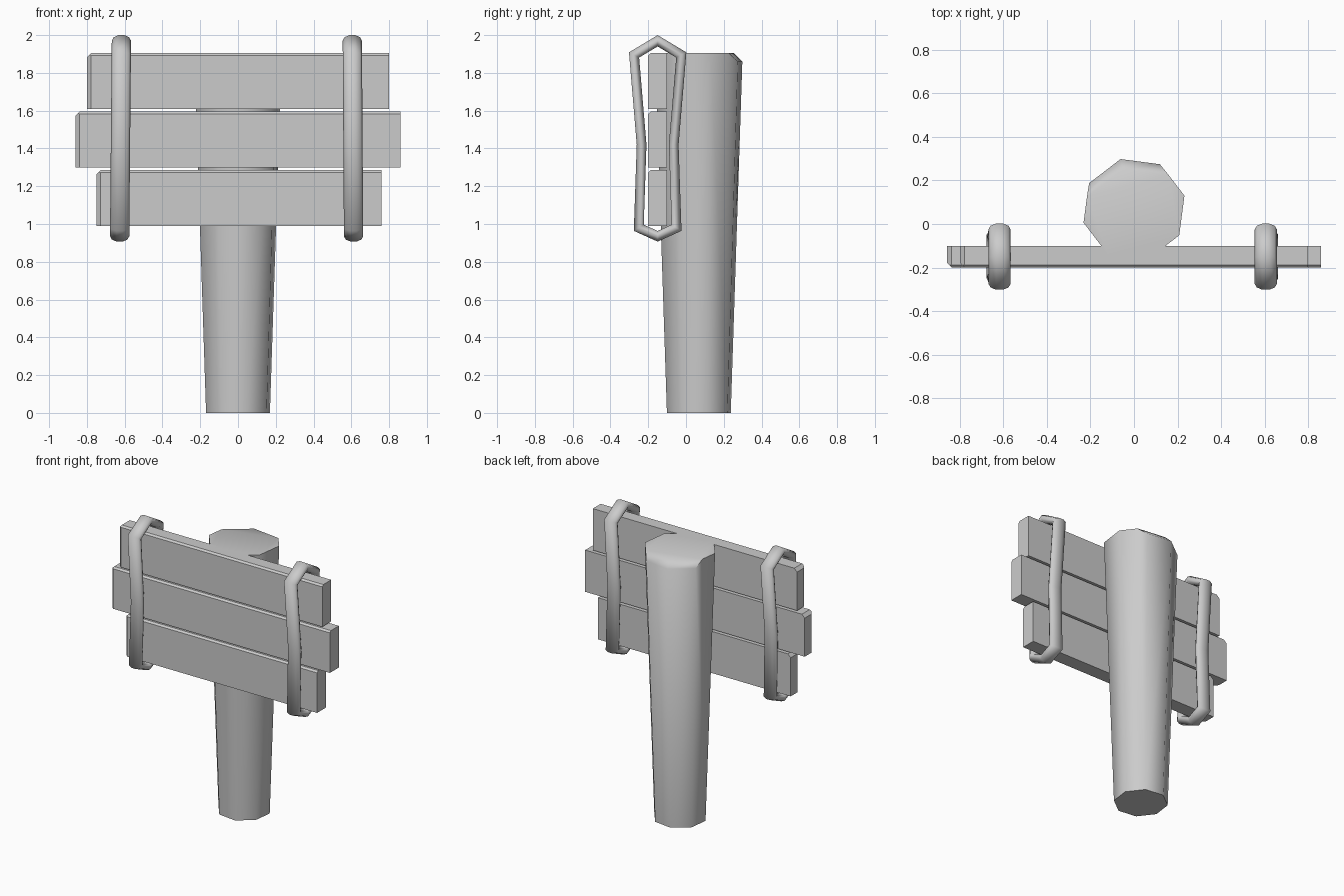
import bpy, bmesh, math
from mathutils import Vector

cube = bpy.data.objects.get("Cube")
if cube:
    bpy.data.objects.remove(cube, do_unlink=True)

# One plain grey for every part
grey = bpy.data.materials.new("plain_grey")
grey.use_nodes = True
colour = (0.6, 0.6, 0.6, 1)
grey.diffuse_color = colour
grey.node_tree.nodes["Principled BSDF"].inputs["Base Color"].default_value = colour


def finish(bm, name, smooth_angle=None):
    bmesh.ops.recalc_face_normals(bm, faces=bm.faces)
    mesh = bpy.data.meshes.new(name)
    bm.to_mesh(mesh)
    bm.free()
    mesh.materials.append(grey)
    obj = bpy.data.objects.new(name, mesh)
    bpy.context.collection.objects.link(obj)
    if smooth_angle:
        bpy.ops.object.select_all(action='DESELECT')
        obj.select_set(True)
        bpy.context.view_layer.objects.active = obj
        bpy.ops.object.shade_smooth_by_angle(angle=math.radians(smooth_angle))
    return obj


def bridge(bm, a, b):
    n = len(a)
    for i in range(n):
        bm.faces.new((a[i], a[(i + 1) % n], b[(i + 1) % n], b[i]))


# Tapered eight-sided post with its back top edges worn off
def make_post():
    bm = bmesh.new()
    rings = []
    for radius, z in ((0.175, 0), (0.24, 1.905)):
        ring = []
        for i in range(8):
            a = math.radians(15 + 45 * i)
            ring.append(bm.verts.new((radius * math.cos(a), 0.068 + radius * math.sin(a), z)))
        rings.append(ring)
    bridge(bm, *rings)
    bm.faces.new(rings[0])
    bm.faces.new(rings[1])
    top = rings[1]
    worn = [bm.edges.get((top[i], top[i + 1])) for i in (1, 2)]
    bmesh.ops.bevel(bm, geom=worn, offset=0.045, segments=1, affect='EDGES')
    finish(bm, "post", 46)


# Plank with a chipped left end and a softened upper front edge
def make_plank(name, left, right, bottom, top):
    bm = bmesh.new()
    bmesh.ops.create_cube(bm, size=1)
    for v in bm.verts:
        v.co = Vector((right if v.co.x > 0 else left,
                       -0.1 if v.co.y > 0 else -0.2,
                       top if v.co.z > 0 else bottom))

    def edges_where(rule):
        return [e for e in bm.edges if all(rule(v.co) for v in e.verts)]

    near = 0.001
    end = edges_where(lambda c: c.x < left + near and (c.y < -0.2 + near))
    end += edges_where(lambda c: c.x < left + near and c.z > top - near)
    bmesh.ops.bevel(bm, geom=end, offset=0.022, segments=1, affect='EDGES')
    front = edges_where(lambda c: c.y < -0.2 + near and c.z > top - near)
    bmesh.ops.bevel(bm, geom=front, offset=0.012, segments=1, affect='EDGES')
    finish(bm, name)


# Rope loop: a rounded section swept round a closed path in the y-z plane
def make_loop(name, x_low, x_high):
    path = [Vector(p) for p in (
        (-0.15, 1.97), (-0.025, 1.895), (-0.065, 1.42), (-0.05, 0.98),
        (-0.15, 0.935), (-0.25, 0.98), (-0.235, 1.42), (-0.275, 1.895))]
    bm = bmesh.new()
    rings = []
    n = len(path)
    for i, p in enumerate(path):
        d1 = (p - path[i - 1]).normalized()
        d2 = (path[(i + 1) % n] - p).normalized()
        tangent = (d1 + d2).normalized()
        normal = Vector((-tangent.y, tangent.x)) / tangent.dot(d1)
        x = x_low + (x_high - x_low) * (p.y - 0.9) / 1.1
        ring = []
        for k in range(10):
            a = math.tau * k / 10
            q = p + normal * 0.027 * math.sin(a)
            ring.append(bm.verts.new((x + 0.051 * math.cos(a), q.x, q.y)))
        rings.append(ring)
    for i in range(n):
        bridge(bm, rings[i - 1], rings[i])
    finish(bm, name, 75)


make_post()
make_plank("top_plank", -0.80, 0.80, 1.61, 1.905)
make_plank("middle_plank", -0.86, 0.86, 1.30, 1.595)
make_plank("bottom_plank", -0.75, 0.76, 0.99, 1.285)
make_loop("right_rope_loop", -0.627, -0.617)
make_loop("left_rope_loop", 0.612, 0.605)
